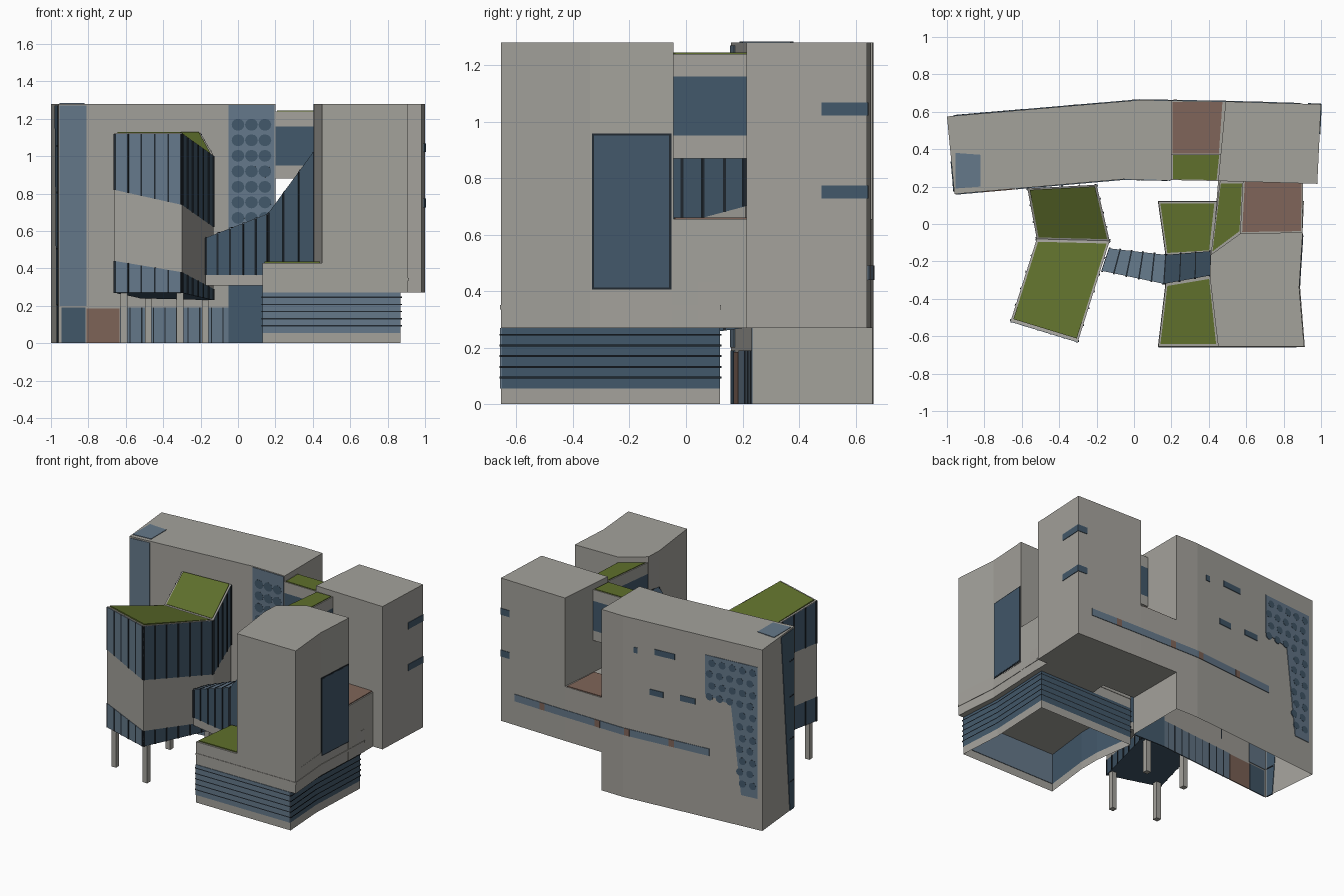
import bpy, bmesh, math
from mathutils import Vector

if "Cube" in bpy.data.objects:
    bpy.data.objects.remove(bpy.data.objects["Cube"])


def material(name, r, g, b):
    m = bpy.data.materials.new(name)
    m.diffuse_color = (r, g, b, 1)
    m.use_nodes = True
    m.node_tree.nodes["Principled BSDF"].inputs["Base Color"].default_value = m.diffuse_color
    return m


GREY = material("concrete_grey", 0.37, 0.36, 0.33)
GLASS = material("dark_blue_glass", 0.055, 0.098, 0.145)
LIGHT = material("light_blue_glass", 0.13, 0.19, 0.255)
GREEN = material("roof_grass", 0.115, 0.16, 0.025)
BROWN = material("terrace_brown", 0.215, 0.13, 0.10)
DARK = material("dark_frame", 0.015, 0.022, 0.03)


def finish(name, bm, mats):
    bmesh.ops.recalc_face_normals(bm, faces=bm.faces)
    me = bpy.data.meshes.new(name)
    bm.to_mesh(me)
    bm.free()
    for m in mats:
        me.materials.append(m)
    ob = bpy.data.objects.new(name, me)
    bpy.context.collection.objects.link(ob)
    return ob


def loft(name, pts, levels, mats, bottom=True, top=True, caps=None):
    """Stack a plan outline through z levels (number or one z per point), one material per band."""
    n = len(pts)
    bm = bmesh.new()
    rings = []
    for lv in levels:
        zs = lv if isinstance(lv, (list, tuple)) else [lv] * n
        rings.append([bm.verts.new((p[0], p[1], z)) for p, z in zip(pts, zs)])
    for k in range(len(rings) - 1):
        for i in range(n):
            j = (i + 1) % n
            f = bm.faces.new((rings[k][i], rings[k][j], rings[k + 1][j], rings[k + 1][i]))
            f.material_index = k
    for use, ring, mi in ((bottom, rings[0], 0), (top, rings[-1], len(mats) - 1)):
        if use:
            for c in caps or [range(n)]:
                bm.faces.new([ring[i] for i in c]).material_index = mi
    return finish(name, bm, mats)


def plate(name, a, b, outline, mat, th=0.004):
    """Thin plate on the wall a-b; outline is (fraction along wall, z)."""
    a, b = Vector(a), Vector(b)
    d = b - a
    nrm = Vector((d.y, -d.x)).normalized() * th
    bm = bmesh.new()
    sides = []
    for s in (-1, 1):
        sides.append([bm.verts.new((*(a + d * u + nrm * s), z)) for u, z in outline])
    n = len(outline)
    for i in range(n):
        j = (i + 1) % n
        bm.faces.new((sides[0][i], sides[0][j], sides[1][j], sides[1][i]))
    bm.faces.new(sides[0])
    bm.faces.new(sides[1])
    return finish(name, bm, [mat])


def window(name, a, b, c0, c1, z0, z1, mat, axis=0, th=0.004):
    """Rectangle on wall a-b between two x (or y) coordinates."""
    u0, u1 = [(c - a[axis]) / (b[axis] - a[axis]) for c in (c0, c1)]
    return plate(name, a, b, [(u0, z0), (u1, z0), (u1, z1), (u0, z1)], mat, th)


def ellipse(name, a, b, x, z, rx, rz):
    L = b[0] - a[0]
    u = (x - a[0]) / L
    pts = [(u + rx / L * math.cos(t * math.pi / 6), z + rz * math.sin(t * math.pi / 6)) for t in range(12)]
    return plate(name, a, b, pts, GLASS, 0.0048)


def scaled(pts, s):
    cx, cy = sum(p[0] for p in pts) / len(pts), sum(p[1] for p in pts) / len(pts)
    return [(cx + (p[0] - cx) * s, cy + (p[1] - cy) * s) for p in pts]


def deck(name, pts, z, mat, s=0.93):
    return loft(name, scaled(pts, s), [z - 0.003, z + 0.005], [mat])


def mullions(name, a, b, za, zb, count):
    """Upright bars on wall a-b; za, zb = (low, high) at each end."""
    w = 0.005 / (Vector(b) - Vector(a)).length
    for i in range(count + 1):
        u = min(max(i / count, w), 1 - w)
        lo, hi = [za[k] + (zb[k] - za[k]) * u for k in (0, 1)]
        plate(f"{name}_{i}", a, b, [(u - w, lo), (u + w, lo), (u + w, hi), (u - w, hi)], DARK, 0.0049)


# Rear slab: full-height wing, low link and raised wing
W0, W1, W2 = (-1, 0.575), (0.03, 0.663), (0.2, 0.66)
F0, F1, F2 = (-0.96, 0.16), (-0.05, 0.24), (0.2, 0.235)
R0, R1, R2, R3 = (0.49, 0.655), (1.0, 0.64), (0.98, 0.215), (0.45, 0.23)
loft("rear_wing", [W0, W1, W2, F2, F1, F0], [0, 1.28], [GREY], bottom=False)
loft("rear_link", [W2, R0, R3, F2], [0.27, 0.655], [GREY])
loft("raised_wing", [R0, R1, R2, R3], [0.27, 1.28], [GREY])
deck("rear_terrace", [(0.2, 0.66), (0.48, 0.66), (0.46, 0.37), (0.2, 0.37)], 0.656, BROWN, 0.95)

# Sky bridges with grass roofs
B1 = [(0.2, 0.235), (0.45, 0.23), (0.465, 0.375), (0.2, 0.375)]
loft("rear_bridge", B1, [0.88, 0.95, 1.16, 1.24], [GREY, GLASS, GREY])
deck("rear_bridge_grass", B1, 1.24, GREEN)
B2 = [(0.41, -0.17), (0.57, -0.05), (0.585, 0.235), (0.46, 0.235)]
loft("tower_bridge", B2, [0.87, 0.95, 1.16, 1.24], [GREY, GLASS, GREY])
deck("tower_bridge_grass", B2, 1.24, GREEN, 0.9)

# Rear wing front glazing
window("stair_glass_front", F0, F1, -0.955, -0.81, 0.2, 1.27, LIGHT)
window("entrance_glass", F0, F1, -0.945, -0.815, 0, 0.19, GLASS)
window("entrance_door", F0, F1, -0.81, -0.635, 0, 0.185, BROWN)
window("ground_glass", F0, F1, -0.63, -0.05, 0, 0.19, LIGHT)
for i in range(9):
    x = -0.58 + i * 0.062
    window(f"ground_mullion_{i}", F0, F1, x, x + 0.006, 0, 0.19, DARK, 0, 0.0048)
window("lobby_glass", F1, F2, -0.05, 0.195, 0, 0.62, GLASS)
window("patterned_glass_front", F1, F2, -0.05, 0.195, 0.62, 1.275, LIGHT)
for r in range(7):
    for c in range(3):
        ellipse(f"front_dot_{r}_{c}", F1, F2, 0.0 + c * 0.072, 0.67 + r * 0.083, 0.034, 0.032)

# Rear wing end glass and skylight
plate("stair_glass_end", F0, W0, [(0.03, 0), (0.15, 0), (0.42, 1.27), (0.03, 1.27)], GLASS)
for z in (0.2, 0.5, 0.8, 1.05):
    plate(f"stair_transom_{z}", F0, W0, [(0.03, z), (0.17, z), (0.17, z + 0.01), (0.03, z + 0.01)], DARK, 0.0048)
loft("skylight", [(-0.955, 0.19), (-0.82, 0.2), (-0.82, 0.37), (-0.955, 0.38)], [1.277, 1.284], [LIGHT])

# Back wall: ribbon window, patterned panel and small windows
for nm, a, b, x0, x1 in (("left", W0, W1, -0.61, 0.03), ("middle", W1, W2, 0.03, 0.2),
                         ("link", W2, R0, 0.2, 0.49), ("right", R0, R1, 0.49, 0.89)):
    window("ribbon_" + nm, a, b, x0, x1, 0.44, 0.49, LIGHT)
for x, a, b in ((0.67, R0, R1), (0.23, W2, R0), (0.0, W0, W1), (-0.33, W0, W1)):
    window(f"ribbon_pier_{x}", a, b, x - 0.02, x + 0.02, 0.44, 0.49, BROWN, 0, 0.0048)
L = W1[0] - W0[0]
plate("patterned_glass_back", W0, W1, [((x + 1) / L, z) for x, z in (
    (-0.58, 1.15), (-0.58, 0.87), (-0.77, 0.84), (-0.845, 0.22), (-0.965, 0.22), (-0.965, 1.15))], LIGHT)
for r in range(11):
    for c in range(5 if r > 6 else 2):
        ellipse(f"back_dot_{r}_{c}", W0, W1, -0.93 + c * 0.075 + 0.02 * (r % 2), 0.3 + r * 0.08, 0.026, 0.026)
for i, (x, z, w) in enumerate(((-0.065, 1.06, 0.03), (-0.28, 1.08, 0.15), (-0.22, 0.79, 0.1), (-0.45, 0.8, 0.11))):
    window(f"small_window_{i}", W0, W1, x - w / 2, x + w / 2, z - 0.02, z + 0.02, GLASS)

# Corner windows of the raised wing
for i, z in enumerate((0.75, 1.045)):
    window(f"corner_window_side_{i}", R2, R1, 0.48, 0.64, z - 0.023, z + 0.023, GLASS, 1)
    window(f"corner_window_back_{i}", R0, R1, 0.93, 1.0, z - 0.023, z + 0.023, GLASS)

# Podium: open glass ground floor, fins, concrete band
G = [(0.13, -0.655), (0.87, -0.655), (0.85, -0.34), (0.87, 0.12), (0.13, 0.12), (0.17, -0.165), (0.17, -0.32)]
loft("podium_glass", G, [0, 0.055, 0.27], [GREY, GLASS], bottom=False, top=False)
window("podium_front_glass", G[0], G[1], 0.13, 0.87, 0.055, 0.27, LIGHT)
for i in range(5):
    z = 0.09 + i * 0.038
    loft(f"podium_fin_{i}", scaled(G, 1.015), [z, z + 0.007], [DARK], bottom=False, top=False)
P = [(0.13, -0.655), (0.91, -0.655), (0.885, -0.34), (0.905, 0.12), (0.13, 0.12), (0.17, -0.165), (0.17, -0.32)]
loft("podium_band", P, [0.27, 0.43], [GREY])
loft("podium_ledge", scaled(P, 1.008), [0.335, 0.35], [GREY])
deck("front_grass", [(0.13, -0.655), (0.45, -0.655), (0.41, -0.28), (0.17, -0.32)], 0.432, GREEN)
deck("inner_grass", [(0.17, -0.165), (0.41, -0.15), (0.44, 0.12), (0.13, 0.12)], 0.432, GREEN)

# Side terrace block
T = [(0.42, -0.15), (0.57, -0.06), (0.9, -0.05), (0.905, 0.235), (0.45, 0.235)]
loft("terrace_block", T, [0.27, 0.655], [GREY])
deck("side_terrace", [(0.57, -0.05), (0.9, -0.045), (0.905, 0.235), (0.585, 0.235)], 0.656, BROWN, 0.95)

# Front tower
S0, S1, S2 = (0.91, -0.655), (0.883, -0.34), (0.902, -0.045)
loft("front_tower", [(0.45, -0.655), S0, S1, S2, (0.57, -0.05), (0.41, -0.165), (0.405, -0.28)], [0.4, 1.28], [GREY])
window("tower_window_frame", S1, S2, -0.332, -0.052, 0.405, 0.958, DARK, 1, 0.003)
window("tower_window", S1, S2, -0.325, -0.06, 0.413, 0.95, GLASS, 1, 0.0045)

# Pavilion on columns with folded roof
V = [(-0.66, -0.52), (-0.3, -0.63), (-0.13, -0.09), (-0.2, 0.21), (-0.57, 0.19), (-0.52, -0.08)]
low = [0.27, 0.27, 0.23, 0.27, 0.27, 0.24]
sill = [0.44, 0.38, 0.29, 0.36, 0.44, 0.40]
head = [0.82, 0.74, 0.62, 0.70, 0.82, 0.78]
peak = [1.12, 1.12, 1.0, 1.12, 1.12, 1.0]
loft("pavilion", V, [low, sill, head, peak], [GLASS, GREY, GLASS], caps=[(0, 1, 2, 5), (5, 2, 3, 4)])
for nm, lo, hi in (("upper", head, peak), ("lower", low, sill)):
    plate(f"pavilion_front_{nm}", V[0], V[1], [(0, lo[0]), (1, lo[1]), (1, hi[1]), (0, hi[0])], LIGHT, 0.003)
    for i, n in enumerate((5, 6, 4, 4, 3, 5)):
        j = (i + 1) % 6
        mullions(f"pavilion_mullion_{nm}_{i}", V[i], V[j], (lo[i], hi[i]), (lo[j], hi[j]), n)
for nm, ids in (("front", (0, 1, 2, 5)), ("rear", (5, 2, 3, 4))):
    q, zs = [V[i] for i in ids], [peak[i] for i in ids]
    loft("pavilion_rim_" + nm, q, [[z - 0.002 for z in zs], [z + 0.003 for z in zs]], [GREY])
    loft("pavilion_grass_" + nm, scaled(q, 0.94), [zs, [z + 0.009 for z in zs]], [GREEN])
for i, (x, y) in enumerate(((-0.61, -0.5), (-0.31, -0.58), (-0.48, -0.08), (-0.175, -0.08))):
    h = 0.018
    loft(f"column_{i}", [(x - h, y - h), (x + h, y - h), (x + h, y + h), (x - h, y + h)], [0, 0.28], [GREY])

# Glazed sloping walkway
K = [(-0.175, -0.25), (0.16, -0.32), (0.41, -0.275), (0.41, -0.145), (0.17, -0.165), (-0.135, -0.13)]
kt = [0.56, 0.69, 1.03, 1.03, 0.69, 0.56]
loft("walkway", K, [0.31, 0.365, kt], [GREY, GLASS], caps=[(0, 1, 4, 5), (1, 2, 3, 4)])
for s, (a, b, c, d, n) in enumerate(((0, 1, 5, 4, 5), (1, 2, 4, 3, 3))):
    mullions(f"walkway_front_bar_{s}", K[a], K[b], (0.365, kt[a]), (0.365, kt[b]), n)
    mullions(f"walkway_back_bar_{s}", K[c], K[d], (0.365, kt[c]), (0.365, kt[d]), n)
    fa, fb, ba, bb = [Vector((*K[i], kt[i])) for i in (a, b, c, d)]
    loft(f"walkway_roof_glass_{s}", [K[a], K[b], K[d], K[c]],
         [[kt[i] for i in (a, b, d, c)], [kt[i] + 0.003 for i in (a, b, d, c)]], [LIGHT if s == 0 else GLASS])
    for i in range(n + 1):
        u = [max(0, i / n - 0.012), min(1, i / n + 0.012)]
        q = [fa.lerp(fb, u[0]), fa.lerp(fb, u[1]), ba.lerp(bb, u[1]), ba.lerp(bb, u[0])]
        loft(f"walkway_rib_{s}_{i}", [p[:2] for p in q], [[p.z for p in q], [p.z + 0.007 for p in q]], [DARK])
